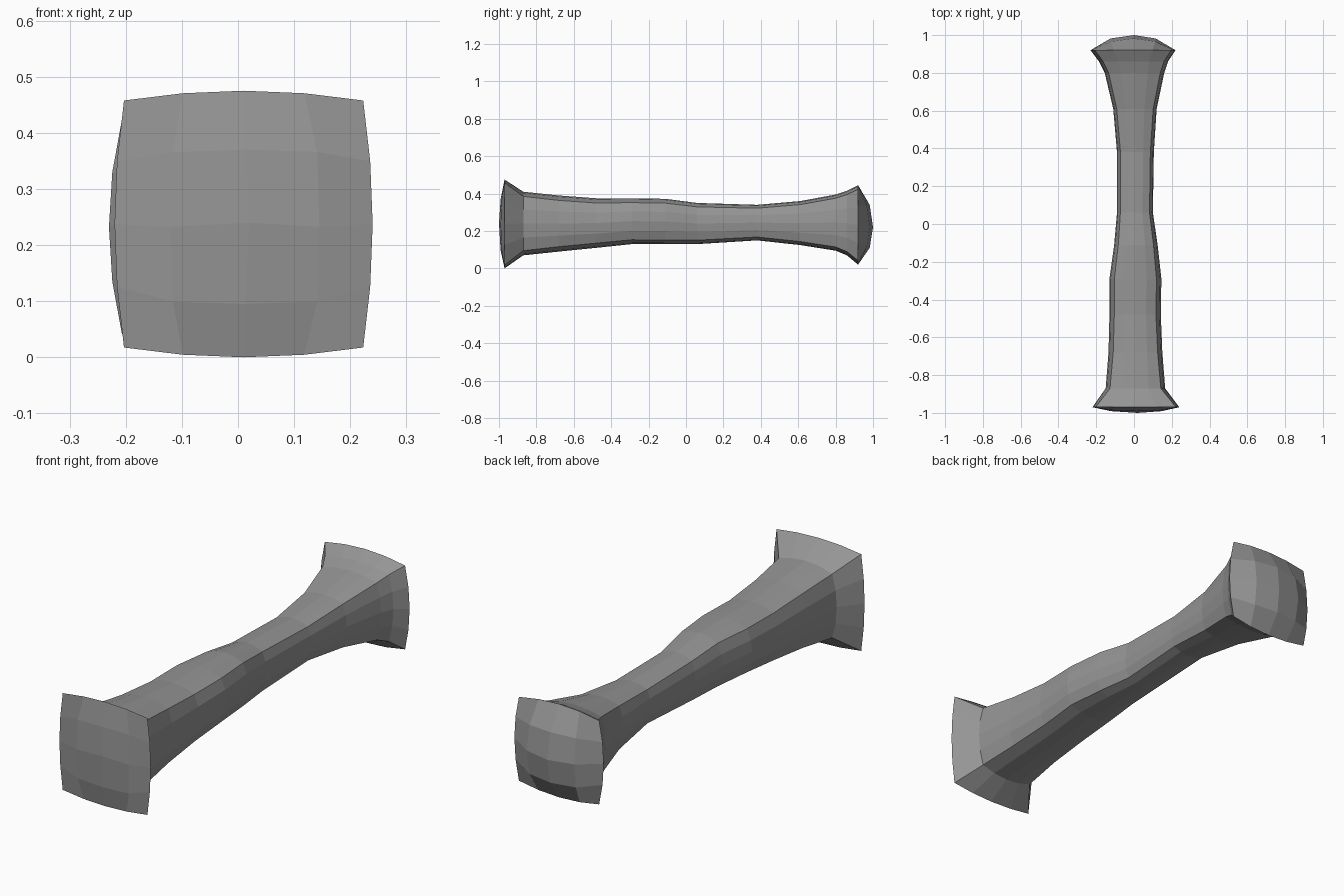
import bpy, bmesh, math

if "Cube" in bpy.data.objects:
    bpy.data.objects.remove(bpy.data.objects["Cube"])


def ring(x0, x1, z0, z1, r):
    """16 points blending from a square (r=0) to a circle (r=1)."""
    pts = []
    for k in range(16):
        a = math.radians(22.5 * k)
        c, s = math.cos(a), math.sin(a)
        side = (k + 2) // 4 * 4
        off = (k - side) / 2                      # -1..1 along the square's side
        b = math.radians(22.5 * side)
        sx = math.cos(b) - math.sin(b) * off
        sz = math.sin(b) + math.cos(b) * off
        u, v = sx + (c - sx) * r, sz + (s - sz) * r
        pts.append(((x0 + x1) / 2 + u * (x1 - x0) / 2,
                    (z0 + z1) / 2 + v * (z1 - z0) / 2))
    return pts


def cap(bm, rim, y, y_corner, box, tip):
    """Close a rim with a 4 x 4 grid of quads bulging to a centre point."""
    inner = [bm.verts.new((x, y_corner if i % 2 else y, z))
             for i, (x, z) in enumerate(ring(*box)[::2])]
    centre = bm.verts.new(tip)
    for q in range(4):
        a, b, c = inner[2 * q], inner[2 * q + 1], inner[(2 * q + 2) % 8]
        r = [rim[(4 * q + n) % 16] for n in range(5)]
        bm.faces.new((r[0], r[1], b, a))
        bm.faces.new((r[1], r[2], r[3], b))
        bm.faces.new((r[3], r[4], c, b))
        bm.faces.new((a, b, c, centre))


# y, x min, x max, z min, z max, roundness
sections = [
    # front rim
    (-0.97, -0.22, 0.24, 0.00, 0.475, 0.25),
    # flared neck and shaft
    (-0.87, -0.15, 0.165, 0.07, 0.41, 0.5),
    (-0.68, -0.135, 0.15, 0.09, 0.39, 0.6),
    (-0.48, -0.13, 0.142, 0.11, 0.375, 0.65),
    (-0.29, -0.13, 0.145, 0.13, 0.375, 0.65),
    (-0.11, -0.105, 0.125, 0.13, 0.372, 0.65),
    (0.06, -0.09, 0.10, 0.13, 0.35, 0.65),
    (0.38, -0.09, 0.105, 0.15, 0.34, 0.65),
    (0.61, -0.11, 0.12, 0.125, 0.36, 0.55),
    (0.80, -0.155, 0.16, 0.095, 0.395, 0.45),
    (0.86, -0.185, 0.18, 0.07, 0.415, 0.4),
    # back rim
    (0.92, -0.23, 0.22, 0.02, 0.445, 0.35),
]

bm = bmesh.new()
rings = [[bm.verts.new((x, y, z)) for x, z in ring(*rest)]
         for y, *rest in sections]
for a, b in zip(rings, rings[1:]):
    for i in range(16):
        j = (i + 1) % 16
        bm.faces.new((a[i], a[j], b[j], b[i]))

# shallow front cap and domed back cap
cap(bm, rings[0], -0.991, -0.986, (-0.12, 0.145, 0.095, 0.37, 0.1), (0.02, -1.0, 0.24))
cap(bm, rings[-1], 0.982, 0.966, (-0.125, 0.115, 0.11, 0.34, 0.1), (0.0, 1.0, 0.22))

bmesh.ops.recalc_face_normals(bm, faces=bm.faces)
mesh = bpy.data.meshes.new("flared_bone")
bm.to_mesh(mesh)
bm.free()
bone = bpy.data.objects.new("flared_bone", mesh)
bpy.context.collection.objects.link(bone)

# dark grey surface
grey = bpy.data.materials.new("dark_grey")
grey.diffuse_color = (0.3, 0.3, 0.3, 1)
grey.use_nodes = True
grey.node_tree.nodes["Principled BSDF"].inputs["Base Color"].default_value = grey.diffuse_color
mesh.materials.append(grey)
